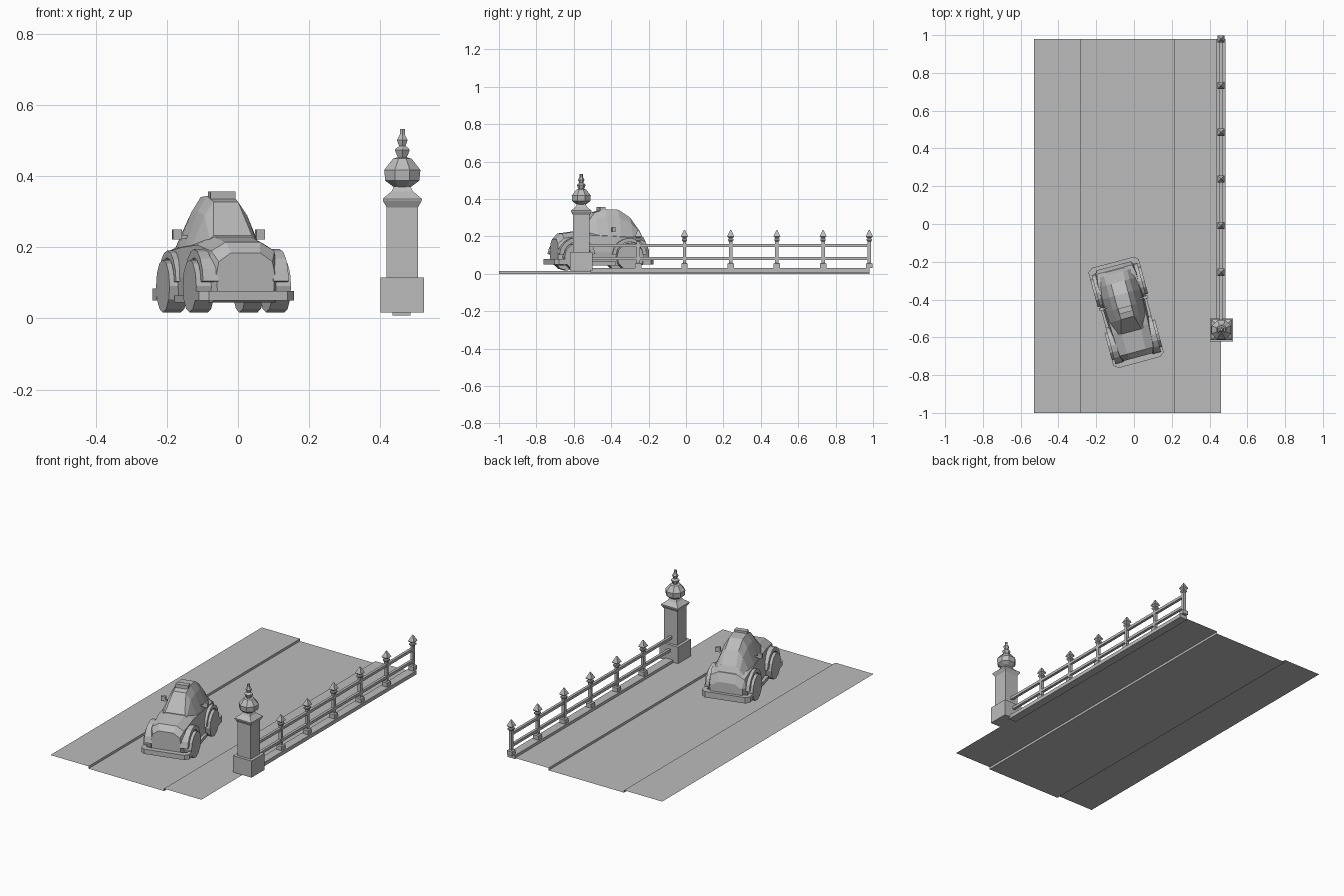
import bpy, bmesh, math
from mathutils import Matrix, Vector

cube = bpy.data.objects.get("Cube")
if cube:
    bpy.data.objects.remove(cube, do_unlink=True)

grey = bpy.data.materials.new("stone_grey")
grey.use_nodes = True
colour = (0.5, 0.5, 0.5, 1)
grey.diffuse_color = colour
grey.node_tree.nodes["Principled BSDF"].inputs["Base Color"].default_value = colour

# The car is turned slightly toward the kerb
CAR = Matrix.Translation((-0.042, -0.468, 0)) @ Matrix.Rotation(math.radians(15), 4, 'Z')
WORLD = Matrix.Identity(4)


def finish(name, bm, matrix=WORLD, solid=True):
    if solid:
        bmesh.ops.recalc_face_normals(bm, faces=bm.faces)
    bm.transform(matrix)
    mesh = bpy.data.meshes.new(name)
    bm.to_mesh(mesh)
    bm.free()
    mesh.materials.append(grey)
    obj = bpy.data.objects.new(name, mesh)
    bpy.context.collection.objects.link(obj)
    return obj


def loft(name, rings, matrix=WORLD):
    """Skin closed rings of equal length and cap both ends."""
    bm = bmesh.new()
    loops = [[bm.verts.new(p) for p in ring] for ring in rings]
    n = len(loops[0])
    for a, b in zip(loops, loops[1:]):
        for i in range(n):
            j = (i + 1) % n
            bm.faces.new((a[i], a[j], b[j], b[i]))
    bm.faces.new(loops[0])
    bm.faces.new(loops[-1])
    return finish(name, bm, matrix)


def box(name, x0, x1, y0, y1, z0, z1, matrix=WORLD):
    return loft(name, [[(x0, y0, z), (x1, y0, z), (x1, y1, z), (x0, y1, z)]
                       for z in (z0, z1)], matrix)


def turned(name, x, y, profile, sides):
    """Stack regular rings; radius is measured to the flat side."""
    rings = []
    for r, z in profile:
        r /= math.cos(math.pi / sides)
        angles = [(i + 0.5) * math.tau / sides for i in range(sides)]
        rings.append([(x + r * math.cos(a), y + r * math.sin(a), z) for a in angles])
    return loft(name, rings)


def prism(name, outline, x0, x1, matrix=WORLD):
    return loft(name, [[(x, y, z) for y, z in outline] for x in (x0, x1)], matrix)


# Roadway with raised pavements
bm = bmesh.new()
section = [(-0.53, 0.014), (-0.28, 0.014), (-0.28, 0), (0.215, 0), (0.215, 0.014), (0.46, 0.014)]
near = [bm.verts.new((x, -1, z)) for x, z in section]
far = [bm.verts.new((x, 0.98, z)) for x, z in section]
for i in range(len(section) - 1):
    bm.faces.new((near[i], near[i + 1], far[i + 1], far[i]))
finish("road_and_pavements", bm, solid=False)

# Gate pillar
PX, PY = 0.4625, -0.56
box("pillar_base", PX - 0.061, PX + 0.061, PY - 0.061, PY + 0.061, 0.017, 0.115)
turned("pillar_shaft", PX, PY, [(0.044, 0.115), (0.044, 0.313), (0.055, 0.332),
                                (0.055, 0.337), (0.03, 0.358), (0.023, 0.372)], 4)
turned("pillar_urn", PX, PY, [(0.024, 0.37), (0.048, 0.388), (0.051, 0.418),
                              (0.026, 0.45), (0.012, 0.454)], 8)
turned("pillar_finial", PX, PY, [(0.012, 0.452), (0.021, 0.474), (0.018, 0.479), (0.009, 0.485),
                                 (0.015, 0.502), (0.007, 0.518), (0.007, 0.533)], 6)

# Fence
FX = 0.46
box("fence_kerb", FX - 0.025, FX + 0.025, -0.51, 0.98, 0.008, 0.03)
for i, z in enumerate((0.082, 0.152)):
    box(f"fence_rail_{i + 1}", FX - 0.008, FX + 0.008, -0.53, 0.98, z - 0.008, z + 0.008)
for i in range(6):
    y = -0.255 + 0.247 * i
    turned(f"fence_post_{i + 1}", FX, y, [(0.017, 0.03), (0.017, 0.054), (0.009, 0.058),
                                          (0.009, 0.172), (0.014, 0.178), (0.014, 0.186),
                                          (0.009, 0.19), (0.019, 0.2), (0.002, 0.235)], 4)

# Car body: mirrored cross-sections from nose to tail
body = []
for y, w, low, top in [(-0.245, 0.085, 0.055, 0.185), (-0.215, 0.1, 0.045, 0.215),
                       (-0.09, 0.108, 0.045, 0.232), (0.06, 0.115, 0.045, 0.225),
                       (0.19, 0.115, 0.045, 0.215), (0.235, 0.105, 0.05, 0.195),
                       (0.255, 0.095, 0.055, 0.145)]:
    half = [(w * 0.95, low), (w, low + 0.07), (w * 0.92, top - 0.025), (w * 0.5, top)]
    body.append([(x, y, z) for x, z in half] + [(-x, y, z) for x, z in reversed(half)])
loft("car_body", body, CAR)

# Car cabin with sloped windscreen and rounded back
cabin = []
for y, bw, bz, tw, tz in [(-0.105, 0.07, 0.2, 0.066, 0.233), (-0.03, 0.1, 0.2, 0.042, 0.328),
                          (0.03, 0.103, 0.2, 0.045, 0.345), (0.1, 0.103, 0.2, 0.045, 0.342),
                          (0.165, 0.098, 0.19, 0.045, 0.3), (0.215, 0.09, 0.18, 0.05, 0.23),
                          (0.235, 0.085, 0.17, 0.055, 0.19)]:
    mw, mz = bw * 0.35 + tw * 0.65, bz * 0.3 + tz * 0.7
    half = [(bw, bz), (mw, mz), (tw * 0.85, tz)]
    cabin.append([(x, y, z) for x, z in half] + [(-x, y, z) for x, z in reversed(half)])
loft("car_cabin", cabin, CAR)
box("roof_sign", -0.036, 0.036, 0.0, 0.03, 0.322, 0.357, CAR)


def arc(cy, cz, r, start, end, n):
    return [(cy + r * math.cos(a), cz + r * math.sin(a))
            for a in (start + (end - start) * i / n for i in range(n + 1))]


# Wheels, mudguards, running boards and mirrors on both sides
for side, s in (("left", 1), ("right", -1)):
    for end, y, high in (("front", -0.15, 0.1), ("rear", 0.14, 0.096)):
        wheel = arc(y, 0.091, 0.074, 0, math.tau, 12)[:-1]
        prism(f"{end}_{side}_wheel", wheel, s * 0.085, s * 0.138, CAR)
        guard = (arc(y, 0.095, high, 0.1, math.pi - 0.1, 8)
                 + arc(y, 0.095, 0.076, math.pi - 0.1, 0.1, 8))
        prism(f"{end}_{side}_mudguard", guard, s * 0.08, s * 0.125, CAR)
    box(f"{side}_running_board", *sorted((s * 0.09, s * 0.125)), -0.07, 0.06, 0.045, 0.065, CAR)
    box(f"{side}_mirror_arm", *sorted((s * 0.085, s * 0.112)), 0.047, 0.055, 0.225, 0.233, CAR)
    box(f"{side}_mirror", *sorted((s * 0.108, s * 0.134)), 0.042, 0.058, 0.223, 0.25, CAR)

# Wrap-around bumpers
for name, s, top in (("front_bumper", -1, 0.078), ("rear_bumper", 1, 0.085)):
    outer = [(0.138, 0.21), (0.138, 0.255), (0.115, 0.274)]
    inner = [(0.09, 0.245), (0.118, 0.235), (0.118, 0.21)]
    ring = outer + [(-x, y) for x, y in reversed(outer)]
    ring += [(-x, y) for x, y in reversed(inner)] + inner
    loft(name, [[(x, s * y, z) for x, y in ring] for z in (0.05, top)], CAR)
